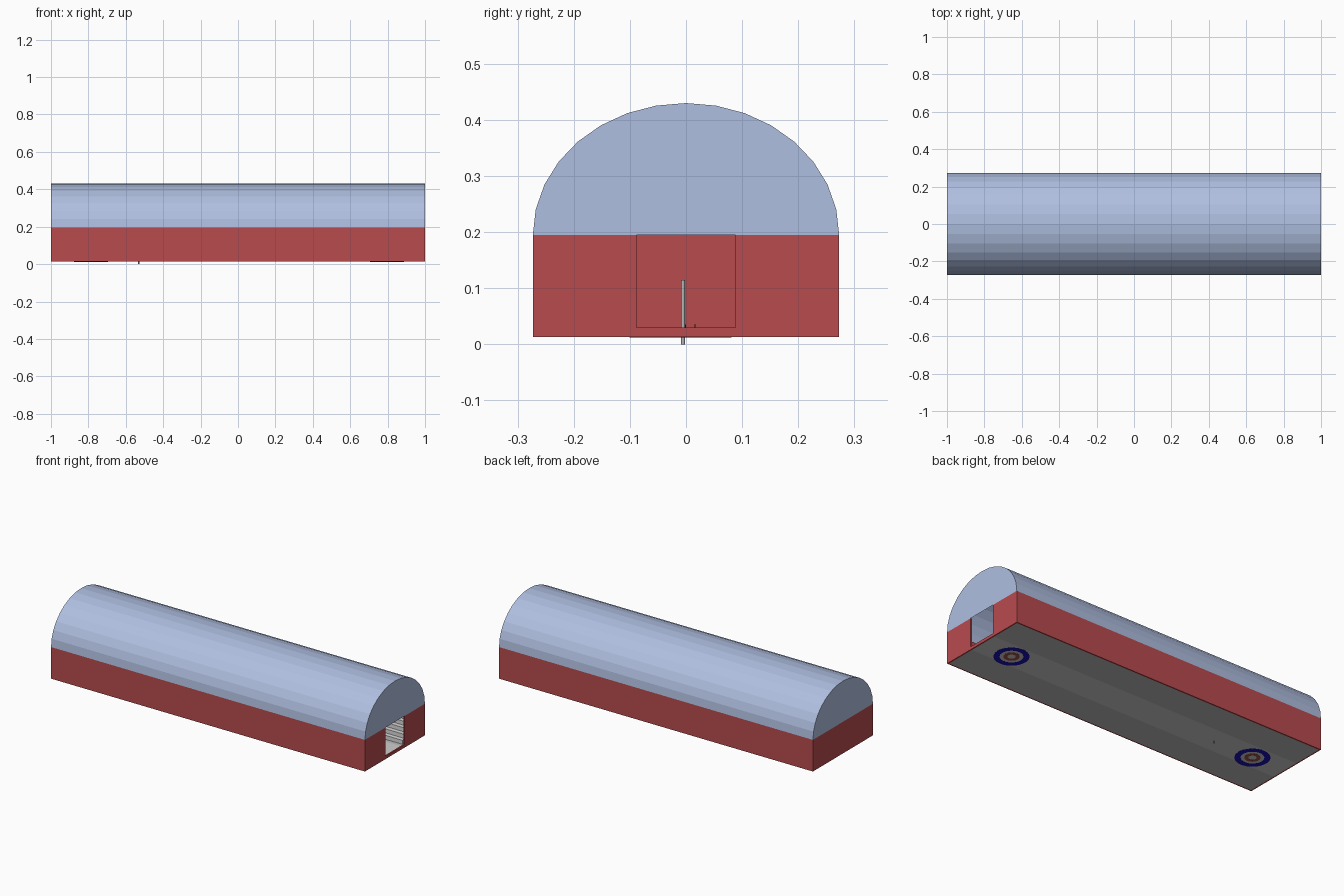
import bpy, bmesh, math

if "Cube" in bpy.data.objects:
    bpy.data.objects.remove(bpy.data.objects["Cube"])

def mat(name, rgb):
    m = bpy.data.materials.new(name)
    m.diffuse_color = (*rgb, 1)
    m.use_nodes = True
    m.node_tree.nodes["Principled BSDF"].inputs["Base Color"].default_value = m.diffuse_color
    return m

RED = mat("wall red", (0.48, 0.07, 0.077))
ROOF = mat("roof blue grey", (0.43, 0.52, 0.75))
ICE = mat("ice pale grey", (0.62, 0.62, 0.62))
FLOOR = mat("floor grey", (0.5, 0.5, 0.5))
STAND = mat("stand light grey", (0.7, 0.7, 0.7))
BLUE = mat("ring blue", (0.01, 0.005, 0.45))
BROWN = mat("ring red brown", (0.35, 0.08, 0.06))
METAL = mat("pole grey", (0.45, 0.45, 0.45))

def make(name, bm, material):
    bmesh.ops.recalc_face_normals(bm, faces=bm.faces)
    me = bpy.data.meshes.new(name)
    bm.to_mesh(me)
    bm.free()
    me.materials.append(material)
    ob = bpy.data.objects.new(name, me)
    bpy.context.collection.objects.link(ob)
    return ob

def prism(name, profile, x0, x1, material, skip_last=False):
    """Extrude a (y, z) outline along x; skip_last leaves the closing side open."""
    bm = bmesh.new()
    a = [bm.verts.new((x0, y, z)) for y, z in profile]
    b = [bm.verts.new((x1, y, z)) for y, z in profile]
    n = len(profile)
    for i in range(n - 1 if skip_last else n):
        j = (i + 1) % n
        bm.faces.new((a[i], a[j], b[j], b[i]))
    bm.faces.new(a)
    bm.faces.new(b)
    return make(name, bm, material)

def box(name, x0, x1, y0, y1, z0, z1, material):
    return prism(name, [(y0, z0), (y1, z0), (y1, z1), (y0, z1)], x0, x1, material)

def cylinder(name, x, y, r, z0, z1, material, n=12):
    bm = bmesh.new()
    bmesh.ops.create_cone(bm, cap_ends=True, segments=n, radius1=r, radius2=r, depth=z1 - z0)
    bmesh.ops.translate(bm, verts=bm.verts, vec=(x, y, (z0 + z1) / 2))
    return make(name, bm, material)

def ring(name, x, y, r0, r1, z0, z1, material, n=32):
    bm = bmesh.new()
    loops = [[bm.verts.new((x + r * math.cos(2 * math.pi * i / n),
                            y + r * math.sin(2 * math.pi * i / n), z)) for i in range(n)]
             for r, z in ((r0, z0), (r1, z0), (r1, z1), (r0, z1))]
    for k in range(4):
        p, q = loops[k], loops[(k + 1) % 4]
        for i in range(n):
            j = (i + 1) % n
            bm.faces.new((p[i], p[j], q[j], q[i]))
    return make(name, bm, material)

W, T, Z0, Z1 = 0.273, 0.008, 0.013, 0.195
DOOR = 0.088

# Side walls, closed left end, right end with doorway and sill
for s, side in ((-1, "front"), (1, "back")):
    y0, y1 = sorted((s * W, s * (W - T)))
    box(side + "_wall", -1, 1, y0, y1, Z0, Z1, RED)
    y0, y1 = sorted((s * DOOR, s * (W - T)))
    box(side + "_door_wall", 1 - T, 1, y0, y1, Z0, Z1, RED)
box("left_end_wall", -1, -1 + T, -W + T, W - T, Z0, Z1, RED)
box("door_sill", 1 - T, 1, -DOOR, DOOR, Z0, 0.03, RED)

# Hollow half-elliptical roof with flat ends, open underneath
arch = [(W * math.cos(math.pi * i / 16), Z1 + 0.235 * math.sin(math.pi * i / 16))
        for i in range(17)]
prism("roof", arch, -1, 1, ROOF, skip_last=True)

# Floor and ice lane
for s, side in ((-1, "front"), (1, "back")):
    y0, y1 = sorted((s * DOOR, s * (W - T)))
    box(side + "_floor", -1 + T, 1 - T, y0, y1, Z0, 0.015, FLOOR)
box("ice_lane", -1 + T, 1 - T, -DOOR, DOOR, Z0, 0.015, ICE)

# Target rings, visible above and below the ice
for x, end in ((-0.787, "left"), (0.797, "right")):
    ring(end + "_outer_ring", x, -0.01, 0.06, 0.091, 0.0125, 0.0155, BLUE)
    ring(end + "_inner_ring", x, -0.01, 0.021, 0.041, 0.0125, 0.0155, BROWN)

# Stepped stands along both sides
STEPS = 6
for s, side in ((-1, "front"), (1, "back")):
    prof = [(s * 0.262, 0.0155), (s * 0.11, 0.0155)]
    for k in range(STEPS):
        z = 0.0155 + 0.023 * (k + 1)
        prof += [(s * (0.11 + 0.152 * k / STEPS), z),
                 (s * (0.11 + 0.152 * (k + 1) / STEPS), z)]
    prism(side + "_stands", prof, -0.97, 0.97, STAND)

# Pole standing through the ice, and two sliding stones
cylinder("pole", -0.53, -0.005, 0.0035, 0, 0.115, METAL)
for name, x, y, m in (("blue_stone", -0.6, -0.002, BLUE), ("brown_stone", -0.7, 0.016, BROWN)):
    cylinder(name, x, y, 0.007, 0.015, 0.029, m)
    box(name + "_handle", x - 0.005, x + 0.005, y - 0.002, y + 0.002, 0.029, 0.035, m)
